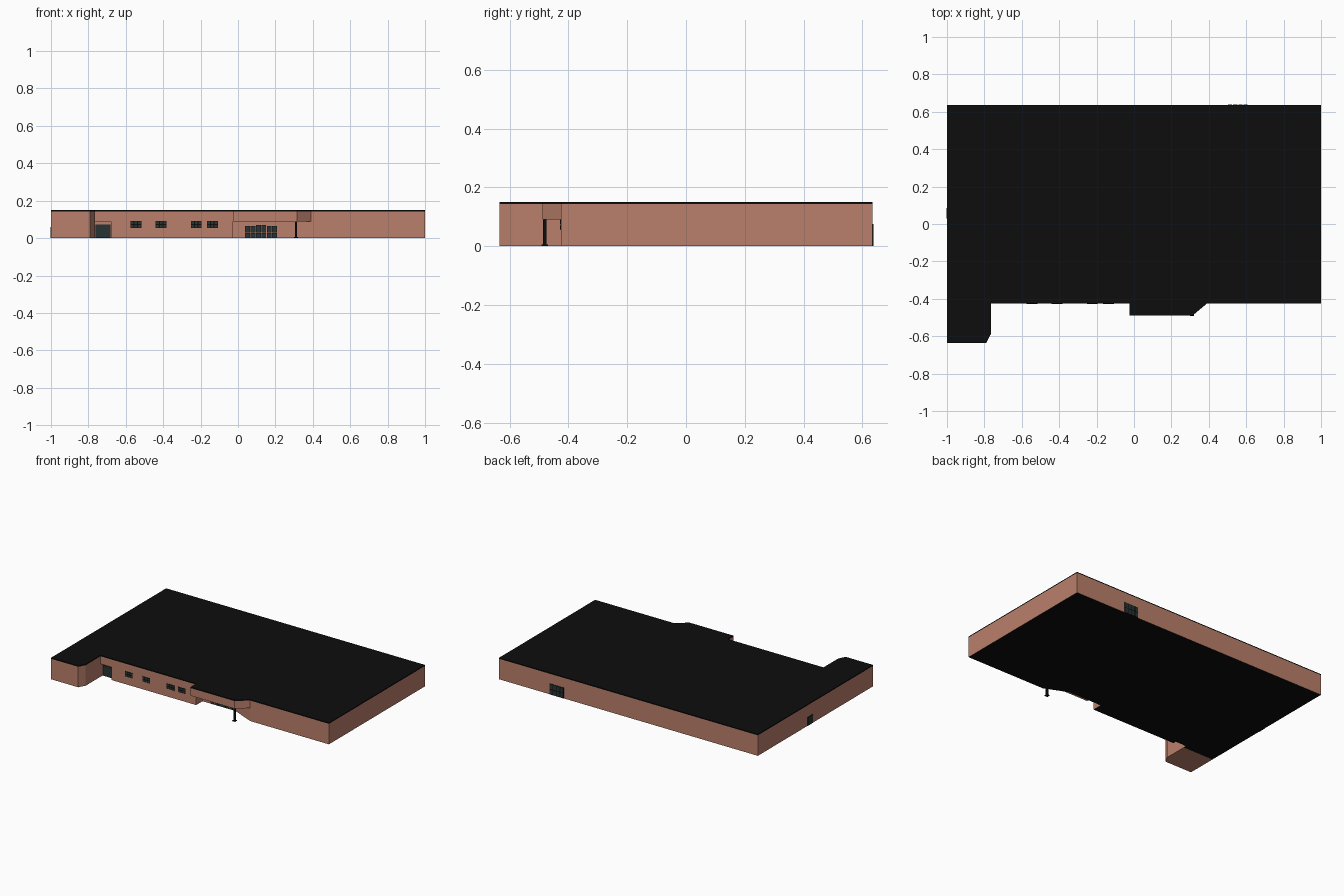
import bpy, bmesh, math

if "Cube" in bpy.data.objects:
    bpy.data.objects.remove(bpy.data.objects["Cube"])


def mat(name, rgb):
    m = bpy.data.materials.new(name)
    m.diffuse_color = (*rgb, 1)
    m.use_nodes = True
    m.node_tree.nodes["Principled BSDF"].inputs["Base Color"].default_value = m.diffuse_color
    return m


BRICK = mat("brick", (0.49, 0.215, 0.147))
BLACK = mat("roof black", (0.004, 0.004, 0.004))
GLASS = mat("dark glass", (0.02, 0.034, 0.034))


def prism(name, pts, z0, z1, *mats):
    """Extrude a plan outline between two heights."""
    bm = bmesh.new()
    f = bm.faces.new([bm.verts.new((x, y, z0)) for x, y in pts])
    top = bmesh.ops.extrude_face_region(bm, geom=[f])
    for v in top["geom"]:
        if isinstance(v, bmesh.types.BMVert):
            v.co.z = z1
    bmesh.ops.recalc_face_normals(bm, faces=bm.faces)
    me = bpy.data.meshes.new(name)
    bm.to_mesh(me)
    bm.free()
    for m in mats:
        me.materials.append(m)
    ob = bpy.data.objects.new(name, me)
    bpy.context.collection.objects.link(ob)
    return ob


def box(name, x0, x1, y0, y1, z0, z1, m):
    return prism(name, [(x0, y0), (x1, y0), (x1, y1), (x0, y1)], z0, z1, m)


FRONT = -0.425
TOP, ROOF = 0.143, 0.15

# Plan outline: main block, corner wing with chamfer, canopy with slanted end
plan = [(-1, 0.635), (-1, -0.635), (-0.79, -0.635), (-0.765, -0.588),
        (-0.765, FRONT), (-0.025, FRONT), (-0.025, -0.488), (0.315, -0.488),
        (0.39, FRONT), (1, FRONT), (1, 0.635)]
walls = prism("walls", plan, 0, TOP, BRICK, BLACK)
prism("roof", plan, TOP, ROOF, BLACK)

# Recesses below the canopy and at the side door
cutters = [
    prism("entrance_cutter", [(-0.026, -0.355), (-0.026, -0.6), (0.45, -0.6),
                              (0.392, FRONT), (0.23, -0.355)], -0.1, 0.09, BRICK),
    box("door_cutter", -0.764, -0.68, -0.5, -0.4, -0.1, 0.09, BRICK),
]
for c in cutters:
    mod = walls.modifiers.new("cut", "BOOLEAN")
    mod.operation, mod.solver, mod.object = "DIFFERENCE", "EXACT", c
dg = bpy.context.evaluated_depsgraph_get()
cut = bpy.data.meshes.new_from_object(walls.evaluated_get(dg))
walls.modifiers.clear()
walls.data = cut
for c in cutters:
    bpy.data.objects.remove(c)

# Black floor under the main block only
bm = bmesh.new()
bm.from_mesh(cut)
bmesh.ops.bisect_plane(bm, geom=bm.verts[:] + bm.edges[:] + bm.faces[:],
                       plane_co=(0, FRONT, 0), plane_no=(0, 1, 0), dist=1e-5)
for f in bm.faces:
    c = f.calc_center_median()
    f.material_index = int(f.normal.z < -0.9 and c.z < 0.01 and c.y > FRONT)
bm.to_mesh(cut)
bm.free()

# Canopy post with foot
for name, r, z0, z1 in (("canopy_post", 0.006, 0, 0.09), ("post_foot", 0.011, 0, 0.005)):
    box(name, 0.31 - r, 0.31 + r, -0.48 - r, -0.48 + r, z0, z1, BLACK)


def glazed(name, u0, u1, z0, z1, wall, cols, rows, side="x", out=-1):
    """Black frame plate on a wall with a grid of glass panes."""
    def plate(n, a, b, lo, hi, d, m):
        p, q = sorted((wall, wall + out * d))
        if side == "x":
            box(n, a, b, p, q, lo, hi, m)
        else:
            box(n, p, q, a, b, lo, hi, m)
    plate(name + "_frame", u0, u1, z0, z1, 0.002, BLACK)
    w, h, g = (u1 - u0) / cols, (z1 - z0) / rows, 0.0025
    for i in range(cols):
        for j in range(rows):
            plate(name + "_pane", u0 + i * w + g, u0 + (i + 1) * w - g,
                  z0 + j * h + g, z0 + (j + 1) * h - g, 0.003, GLASS)


# Front windows
for x in (-0.575, -0.44, -0.252, -0.166):
    glazed("window", x, x + 0.058, 0.055, 0.091, FRONT, 3, 2)

# Entrance glazing: six separate bays, taller in the middle
for i in range(6):
    x = 0.038 + i * 0.029
    for lo, hi in ((0.003, 0.027), (0.031, 0.069 if i in (2, 3) else 0.064)):
        glazed("entrance_bay", x, x + 0.026, lo, hi, -0.355, 1, 1)

# Doors: front recess, back and left side
glazed("side_door", -0.762, -0.682, 0, 0.074, -0.4, 1, 1)
glazed("back_door", 0.5, 0.61, 0, 0.075, 0.635, 4, 2, out=1)
glazed("left_door", 0.03, 0.085, 0, 0.06, -1, 1, 1, side="y")
